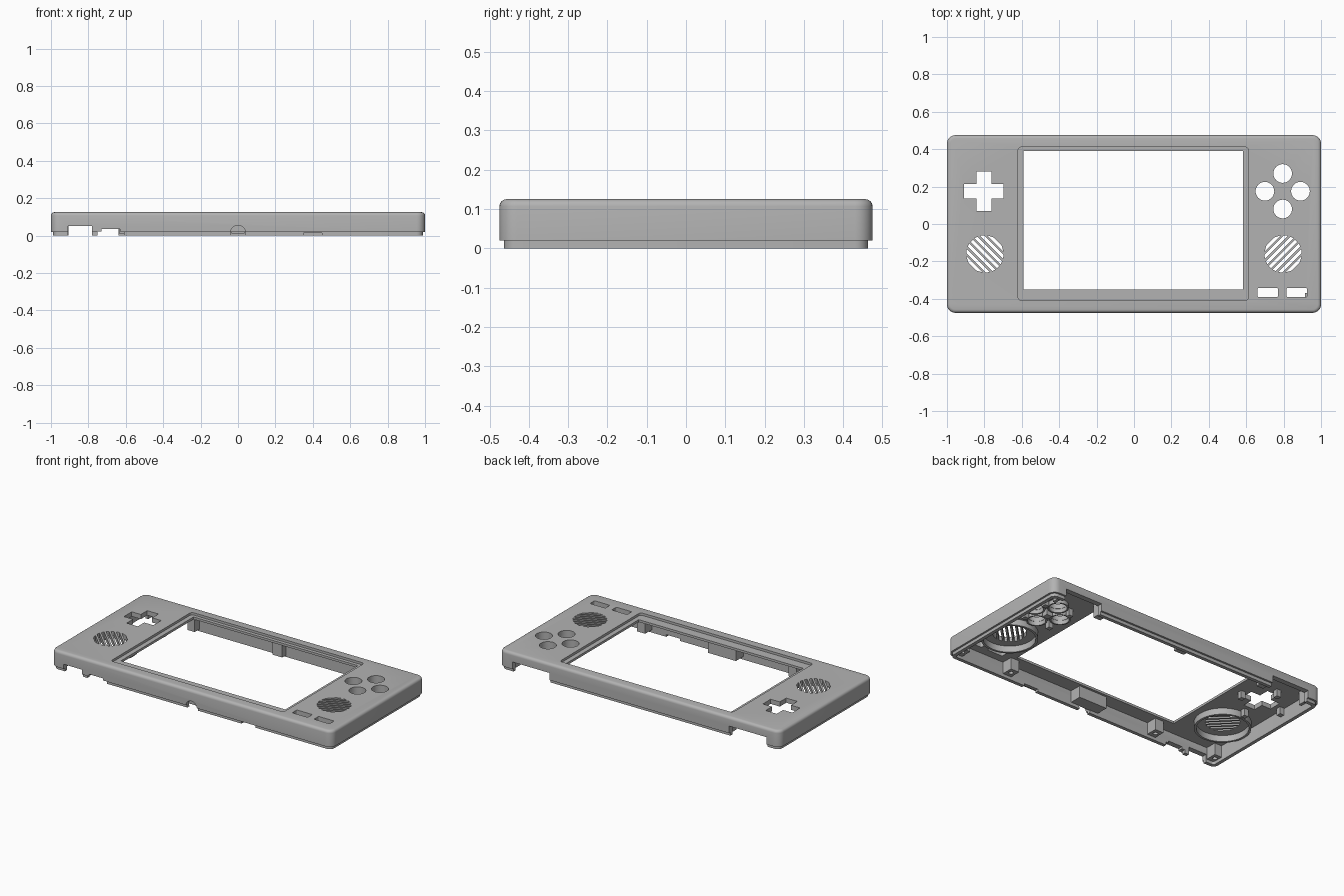
import bpy, bmesh
from math import sin, cos, pi, sqrt
from mathutils import Matrix, Vector

if "Cube" in bpy.data.objects:
    bpy.data.objects.remove(bpy.data.objects["Cube"], do_unlink=True)

grey = bpy.data.materials.new("grey_plastic")
grey.use_nodes = True
colour = (0.45, 0.45, 0.45, 1)
grey.diffuse_color = colour
grey.node_tree.nodes["Principled BSDF"].inputs["Base Color"].default_value = colour

PLATE = 0.095    # underside of the face plate
TOP = 0.125
parts = []


def prism(name, pts, z0, z1, bevel=0):
    """Extrude a flat outline from z0 to z1, optionally rounding the top edge."""
    bm = bmesh.new()
    base = bm.faces.new([bm.verts.new((x, y, z0)) for x, y in pts])
    ext = bmesh.ops.extrude_face_region(bm, geom=[base], use_keep_orig=True)
    up = [v for v in ext["geom"] if isinstance(v, bmesh.types.BMVert)]
    bmesh.ops.translate(bm, verts=up, vec=(0, 0, z1 - z0))
    bmesh.ops.recalc_face_normals(bm, faces=bm.faces)
    if bevel:
        rim = [e for e in bm.edges if all(v in up for v in e.verts)]
        bmesh.ops.bevel(bm, geom=rim, offset=bevel, segments=4, profile=0.5, affect='EDGES')
    mesh = bpy.data.meshes.new(name)
    bm.to_mesh(mesh)
    bm.free()
    mesh.materials.append(grey)
    obj = bpy.data.objects.new(name, mesh)
    bpy.context.collection.objects.link(obj)
    return obj


def circle(cx, cy, r, n=32):
    return [(cx + r * cos(2 * pi * i / n), cy + r * sin(2 * pi * i / n)) for i in range(n)]


def rect(x0, x1, y0, y1, r=0):
    if not r:
        return [(x0, y0), (x1, y0), (x1, y1), (x0, y1)]
    corners = [(x1 - r, y1 - r), (x0 + r, y1 - r), (x0 + r, y0 + r), (x1 - r, y0 + r)]
    return [(cx + r * cos(pi / 2 * (k + i / 6)), cy + r * sin(pi / 2 * (k + i / 6)))
            for k, (cx, cy) in enumerate(corners) for i in range(7)]


def inset_rect(d):
    return rect(d - 1, 1 - d, d - 0.475, 0.475 - d, max(0.045 - d, 0.015))


def combine(obj, other, operation='DIFFERENCE'):
    mod = obj.modifiers.new("combine", 'BOOLEAN')
    mod.object, mod.operation, mod.solver = other, operation, 'EXACT'
    bpy.context.view_layer.objects.active = obj
    bpy.ops.object.modifier_apply(modifier=mod.name)
    bpy.data.objects.remove(other, do_unlink=True)


def cut(obj, pts, z0, z1):
    combine(obj, prism("cutter", pts, z0, z1))


def tube(name, x, y, r, wall, z0):
    obj = prism(name, circle(x, y, r), z0, PLATE + 0.004)
    cut(obj, circle(x, y, r - wall), z0 - 0.1, TOP + 0.1)
    parts.append(obj)
    return obj


def block(name, x0, x1, y0, y1, z0):
    obj = prism(name, rect(x0, x1, y0, y1), z0, PLATE + 0.004)
    parts.append(obj)
    return obj


# Outer shell with stepped lip, hollowed from below
shell = prism("face_shell", inset_rect(0), 0.02, TOP, 0.018)
combine(shell, prism("lip", inset_rect(0.012), 0, 0.06), 'UNION')
cut(shell, inset_rect(0.034), -0.1, PLATE)
parts.append(shell)

# Screen recess and window
cut(shell, rect(-0.62, 0.612, -0.41, 0.412, 0.02), 0.11, 0.3)
cut(shell, rect(-0.59, 0.582, -0.35, 0.39), 0.05, 0.3)

# Direction pad hole, round button holes and two small button slots
PAD = Vector((-0.803, 0.175))
BUTTONS = Vector((0.795, 0.175))
for w, h in ((0.105, 0.04), (0.04, 0.105)):
    cut(shell, rect(PAD.x - w, PAD.x + w, PAD.y - h, PAD.y + h), 0.05, 0.3)
for dx, dy in ((1, 0), (-1, 0), (0, 1), (0, -1)):
    bx, by = BUTTONS.x + dx * 0.095, BUTTONS.y + dy * 0.095
    cut(shell, circle(bx, by, 0.05), 0.05, 0.3)
    tube("button_collar", bx, by, 0.061, 0.009, 0.07)
for x in (0.66, 0.815):
    cut(shell, rect(x, x + 0.11, -0.39, -0.343, 0.006), 0.05, 0.3)

# Speaker grilles: diagonal slots whose ends follow a circle, mirrored
R, HALF = 0.1, 0.0085
for side in (-1, 1):
    centre = Vector((side * 0.797, -0.16))
    turn = Matrix.Rotation(side * pi / 4, 2)
    for i in range(-3, 4):
        lo, hi = i * 0.029 - HALF, i * 0.029 + HALF
        a, b = sqrt(R * R - lo * lo), sqrt(R * R - hi * hi)
        outline = [centre + turn @ Vector(p) for p in ((-a, lo), (a, lo), (b, hi), (-b, hi))]
        cut(shell, outline, 0.05, 0.3)
    tube("speaker_ring", centre.x, centre.y, 0.165, 0.014, 0.055)

# Port openings along the front wall
for x0, x1, z in ((-0.91, -0.78, 0.05), (-0.75, -0.61, 0.021), (-0.73, -0.63, 0.034), (0.35, 0.45, 0.014)):
    cut(shell, rect(x0, x1, -0.6, -0.42), -0.1, z)
jack = prism("jack_cutter", circle(0, 0, 0.04), -0.1, 0.1)
jack.data.transform(Matrix.Translation((0, -0.5, 0.015)) @ Matrix.Rotation(pi / 2, 4, 'X'))
combine(shell, jack)

# Shoulder button openings in the back wall
for side in (-1, 1):
    cut(shell, rect(*sorted((side * 0.64, side * 0.905)), 0.42, 0.6), -0.1, 0.066)

# Inner blocks along the walls
block("jack_block", -0.1, 0.1, -0.446, -0.365, 0.02)
block("back_block", -0.035, 0.035, 0.4, 0.446, 0.012)
for side in (-1, 1):
    block("back_corner_block", *sorted((side * 0.585, side * 0.635)), 0.395, 0.446, 0.012)
    block("back_end_rib", *sorted((side * 0.91, side * 0.93)), 0.385, 0.446, 0.012)

# Screw bosses with holes near the front wall
for x in (-0.945, -0.5, 0.58, 0.945):
    boss = block("screw_boss", x - 0.03, x + 0.03, -0.446, -0.37, 0.02)
    cut(boss, circle(x, -0.405, 0.014, 16), -0.1, 0.08)

# Locating posts around the direction pad and the round buttons
for hub in (PAD, BUTTONS):
    for dx, dy in ((1, 0), (-1, 0), (0, 1), (0, -1)):
        x, y = hub.x + dx * 0.145, hub.y + dy * 0.145
        if hub == BUTTONS:
            x, y = hub.x + (dx - dy) * 0.09, hub.y + (dx + dy) * 0.09
        block("locating_post", x - 0.015, x + 0.015, y - 0.015, y + 0.015, 0.05)
block("locating_post", BUTTONS.x - 0.02, BUTTONS.x + 0.02, BUTTONS.y - 0.02, BUTTONS.y + 0.02, 0.055)

# Shading: smooth curves, crisp edges
bpy.ops.object.select_all(action='DESELECT')
for obj in parts:
    obj.select_set(True)
bpy.context.view_layer.objects.active = shell
bpy.ops.object.shade_smooth_by_angle(angle=0.52)
